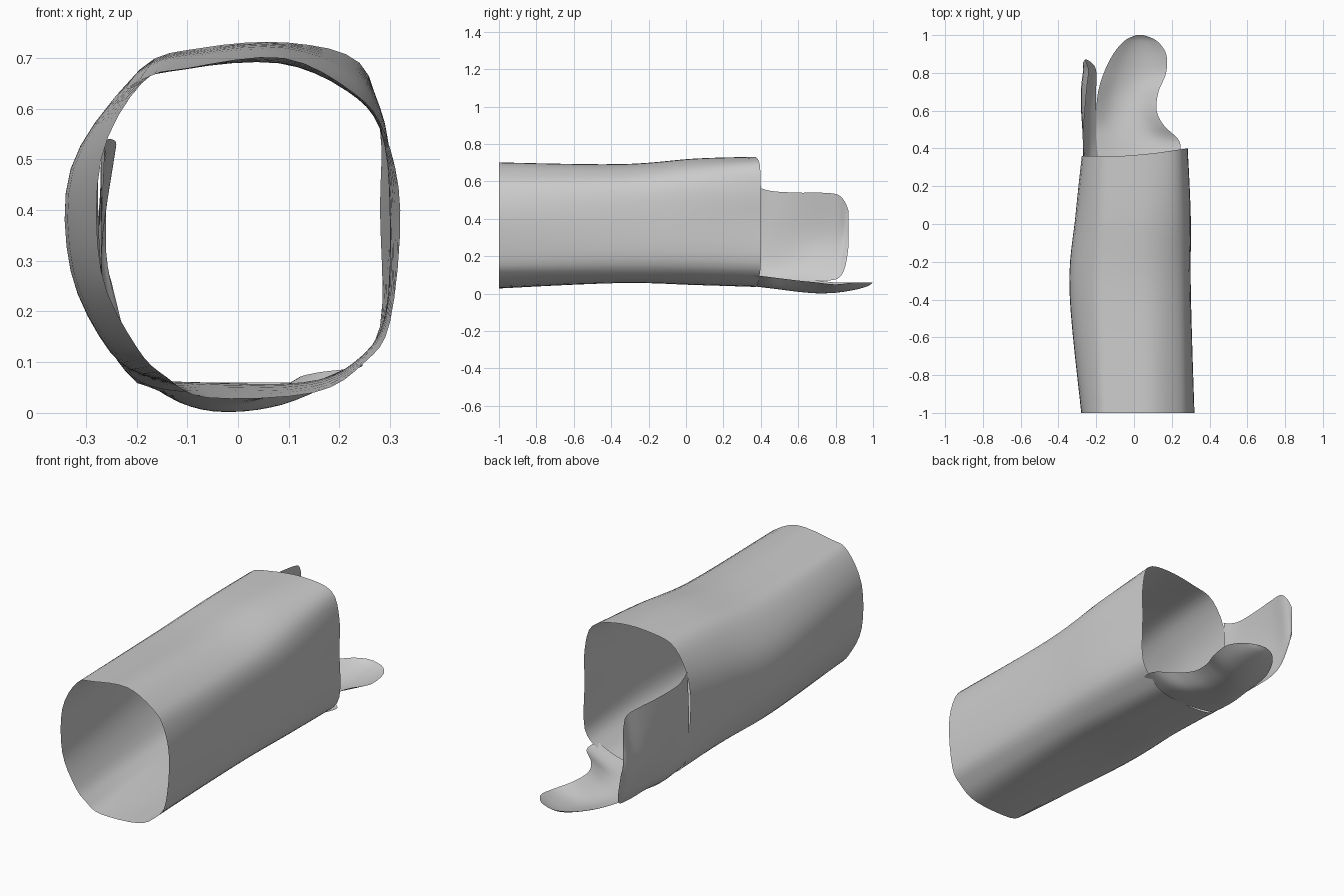
import bpy
import bmesh
from mathutils import Vector

# Remove the default cube
cube = bpy.data.objects.get("Cube")
if cube:
    bpy.data.objects.remove(cube, do_unlink=True)

# Single flat colour
grey = bpy.data.materials.new("plain grey")
grey.use_nodes = True
COLOUR = (0.6, 0.6, 0.6, 1)
grey.diffuse_color = COLOUR
grey.node_tree.nodes["Principled BSDF"].inputs["Base Color"].default_value = COLOUR


def spline(points, steps, closed=False):
    """Smooth curve through the given points."""
    count = len(points)
    result = []
    for i in range(count if closed else count - 1):
        if closed:
            a, b, c, d = (points[(i + k) % count] for k in (-1, 0, 1, 2))
        else:
            a, b, c, d = (points[min(max(i + k, 0), count - 1)] for k in (-1, 0, 1, 2))
        for s in range(steps):
            t = s / steps
            result.append(b + (c - a) * t / 2
                          + (a - b * 2.5 + c * 2 - d / 2) * t * t
                          + ((b - c) * 3 + d - a) * t ** 3 / 2)
    if not closed:
        result.append(points[-1].copy())
    return result


def loft(name, rows, closed=False, across=4, along=6):
    """Sheet skinned over rows of control points given in hundredths."""
    columns = [spline([Vector(p) / 100 for p in col], along) for col in zip(*rows)]
    rings = [spline(list(ring), across, closed) for ring in zip(*columns)]
    bm = bmesh.new()
    grid = [[bm.verts.new(p) for p in ring] for ring in rings]
    width = len(grid[0])
    for lower, upper in zip(grid, grid[1:]):
        for i in range(width if closed else width - 1):
            j = (i + 1) % width
            bm.faces.new((lower[i], lower[j], upper[j], upper[i]))
    for face in bm.faces:
        face.smooth = True
    mesh = bpy.data.meshes.new(name)
    bm.to_mesh(mesh)
    bm.free()
    mesh.materials.append(grey)
    obj = bpy.data.objects.new(name, mesh)
    bpy.context.collection.objects.link(obj)
    return obj


# Sleeve sections, counter-clockwise from the bottom as (x, z)
front = [(-6, 3), (15, 4), (25, 10), (30, 18), (32, 40), (29, 55), (23, 63),
         (9, 70), (-10, 68), (-19, 65), (-27, 50), (-27, 28), (-20, 13), (-14, 7)]
waist = [(-8, 6), (13, 6), (23, 10), (29, 19), (30, 40), (28, 56), (21, 64),
         (8, 69), (-10, 68), (-22, 64), (-33, 48), (-33, 28), (-25, 12), (-17, 7)]
rise = [(-8, 5), (12, 5), (22, 9), (29, 18), (30, 40), (29, 57), (23, 67),
        (9, 72), (-7, 71), (-20, 67), (-30, 50), (-30, 28), (-25, 13), (-18, 7)]
back = [(-8, 4), (12, 4), (21, 8), (28, 17), (28, 40), (28, 56), (24, 69),
        (10, 73), (-7, 72), (-19, 68), (-27, 52), (-27, 28), (-25, 13), (-19, 6)]

# Main sleeve, with a slightly slanted back rim
sleeve_rows = [[(x, y, z) for x, z in section]
               for y, section in ((-100, front), (-35, waist), (5, rise))]
sleeve_rows.append([(x, 36 + 4 * max(x, 0) / 28, z) for x, z in back])
loft("sleeve", sleeve_rows, closed=True)

# Bottom tongue: y, left x, right x, middle z, left z, right z
tongue = [(36, -19, 24, 4, 6, 10), (44, -20, 24, 3, 6, 9), (52, -20, 16, 2, 6, 8),
          (60, -20, 12, 1, 7, 7), (70, -19, 13, 0.2, 7, 6), (80, -16, 17, 0.5, 6, 5),
          (90, -11, 17, 2, 6, 6), (97, -5, 12, 4, 6, 6), (100, 1, 5, 6, 6, 6)]
tongue_rows = []
for y, left, right, middle, left_z, right_z in tongue:
    row = []
    for u in (-1, -0.5, 0, 0.5, 1):
        edge = left_z if u < 0 else right_z
        x = (left + right) / 2 + (right - left) / 2 * u
        row.append((x, y, middle + (edge - middle) * u * u))
    tongue_rows.append(row)
loft("bottom_tongue", tongue_rows)

# Side flap: y, then bottom, lower, middle and top as (x, z)
flap = [(36, (-19, 6), (-25, 13), (-27, 28), (-26, 58)),
        (45, (-20, 6), (-25, 13), (-27, 30), (-27, 55)),
        (60, (-20, 7), (-25, 14), (-28, 30), (-26, 54)),
        (72, (-20, 7), (-24, 14), (-28, 30), (-25, 54)),
        (81, (-20, 8), (-24, 15), (-27, 30), (-24, 53)),
        (85, (-22, 14), (-24, 20), (-27, 32), (-25, 49)),
        (87, (-25, 26), (-26, 30), (-26, 36), (-26, 44))]
loft("side_flap", [[(x, y, z) for x, z in points] for y, *points in flap])
